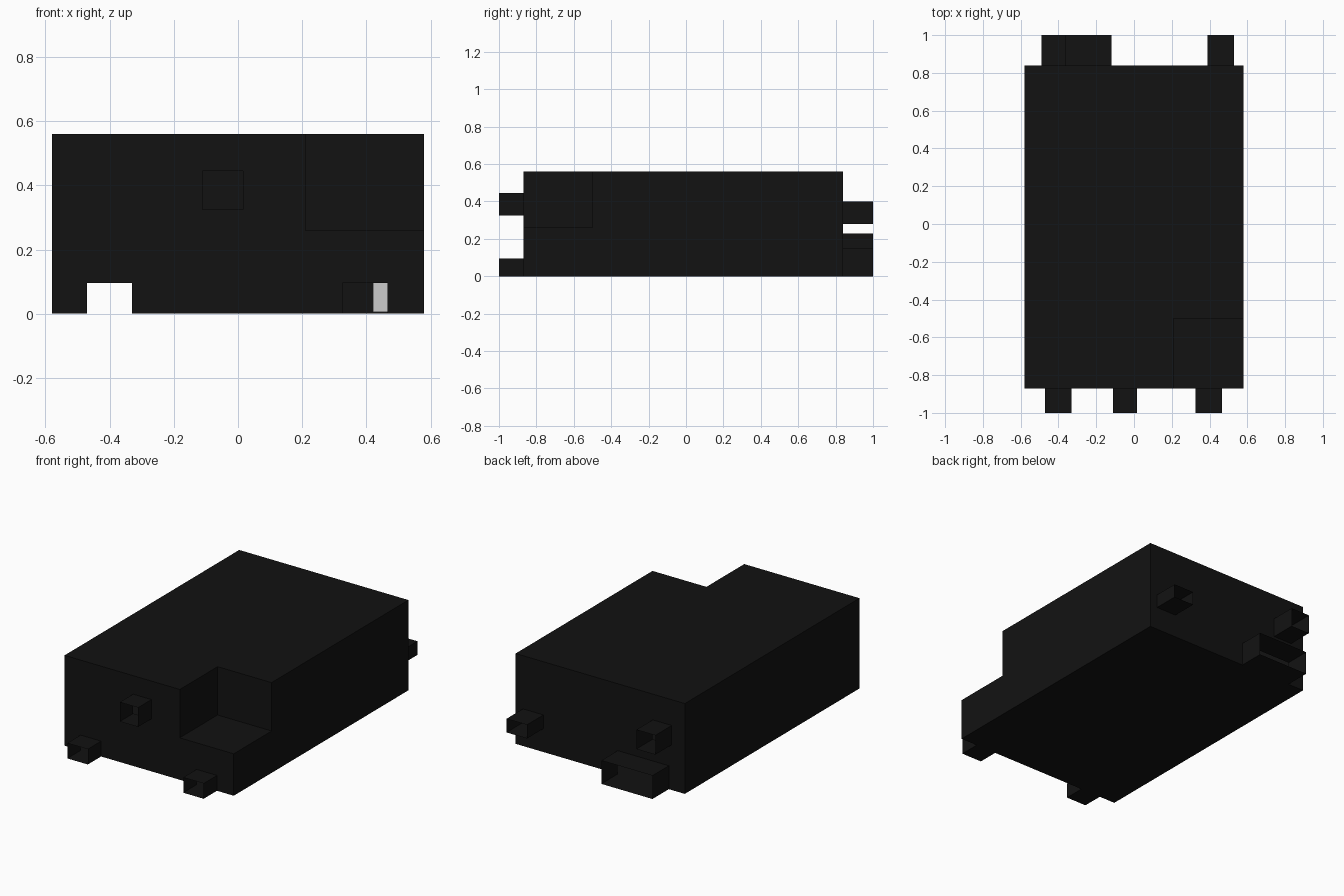
import bpy, bmesh

if "Cube" in bpy.data.objects:
    bpy.data.objects.remove(bpy.data.objects["Cube"])

black = bpy.data.materials.new("black_plastic")
black.diffuse_color = (0.006, 0.006, 0.006, 1)
black.use_nodes = True
black.node_tree.nodes["Principled BSDF"].inputs["Base Color"].default_value = black.diffuse_color

W, Y0, Y1, H = 0.58, -0.87, 0.84, 0.56       # casing limits
NX, NY, NZ = 0.21, -0.50, 0.26               # corner notch limits

# Ports as (x0, x1, z0, z1)
front_ports = [(-0.47, -0.33, 0, 0.095), (0.325, 0.465, 0, 0.095), (-0.11, 0.015, 0.325, 0.445)]
back_ports = [(-0.47, -0.12, 0, 0.145), (-0.49, -0.36, 0.28, 0.40), (0.39, 0.53, 0.145, 0.23)]


def panel(bm, axis, at, rect, flip=False, holes=()):
    """Flat wall across one axis, with rectangular openings left out."""
    us = sorted({v for r in (rect, *holes) for v in r[:2]})
    vs = sorted({v for r in (rect, *holes) for v in r[2:]})
    for u0, u1 in zip(us, us[1:]):
        for v0, v1 in zip(vs, vs[1:]):
            u, v = (u0 + u1) / 2, (v0 + v1) / 2
            if any(h[0] < u < h[1] and h[2] < v < h[3] for h in holes):
                continue
            verts = []
            for p in ((u0, v0), (u1, v0), (u1, v1), (u0, v1)):
                co = list(p)
                co.insert(axis, at)
                verts.append(bm.verts.new(co))
            bm.faces.new(verts[::-1] if flip else verts)


def finish(bm, name, material=None):
    bmesh.ops.remove_doubles(bm, verts=bm.verts, dist=1e-5)
    mesh = bpy.data.meshes.new(name)
    bm.to_mesh(mesh)
    bm.free()
    if material:
        mesh.materials.append(material)
    obj = bpy.data.objects.new(name, mesh)
    bpy.context.collection.objects.link(obj)


# Hollow casing with a notched front corner
bm = bmesh.new()
panel(bm, 1, Y0, (-W, W, 0, H), False, front_ports + [(NX, W, NZ, H)])
panel(bm, 1, Y1, (-W, W, 0, H), True, back_ports)
panel(bm, 0, -W, (Y0, Y1, 0, H), True)
panel(bm, 0, W, (Y0, Y1, 0, H), False, [(Y0, NY, NZ, H)])
panel(bm, 2, 0, (-W, W, Y0, Y1), True)
panel(bm, 2, H, (-W, W, Y0, Y1), False, [(NX, W, Y0, NY)])
panel(bm, 1, NY, (NX, W, NZ, H))
panel(bm, 0, NX, (Y0, NY, NZ, H))
panel(bm, 2, NZ, (NX, W, Y0, NY))
finish(bm, "casing", black)

# Open square tubes sticking out of both ends
for name, ports, a, b in (("front_port", front_ports, -1, Y0), ("back_port", back_ports, Y1, 1)):
    for x0, x1, z0, z1 in ports:
        bm = bmesh.new()
        panel(bm, 0, x0, (a, b, z0, z1), True)
        panel(bm, 0, x1, (a, b, z0, z1))
        panel(bm, 2, z0, (x0, x1, a, b), True)
        panel(bm, 2, z1, (x0, x1, a, b))
        finish(bm, name, black)

# Grey block glimpsed through the right front port
bm = bmesh.new()
x0, x1, y0, y1, z0, z1 = 0.42, 0.54, -0.3, 0.3, 0.005, 0.11
for axis, lo, hi, rect in ((0, x0, x1, (y0, y1, z0, z1)), (2, z0, z1, (x0, x1, y0, y1))):
    panel(bm, axis, lo, rect, True)
    panel(bm, axis, hi, rect)
panel(bm, 1, y0, (x0, x1, z0, z1))
panel(bm, 1, y1, (x0, x1, z0, z1), True)
finish(bm, "inner_block")
